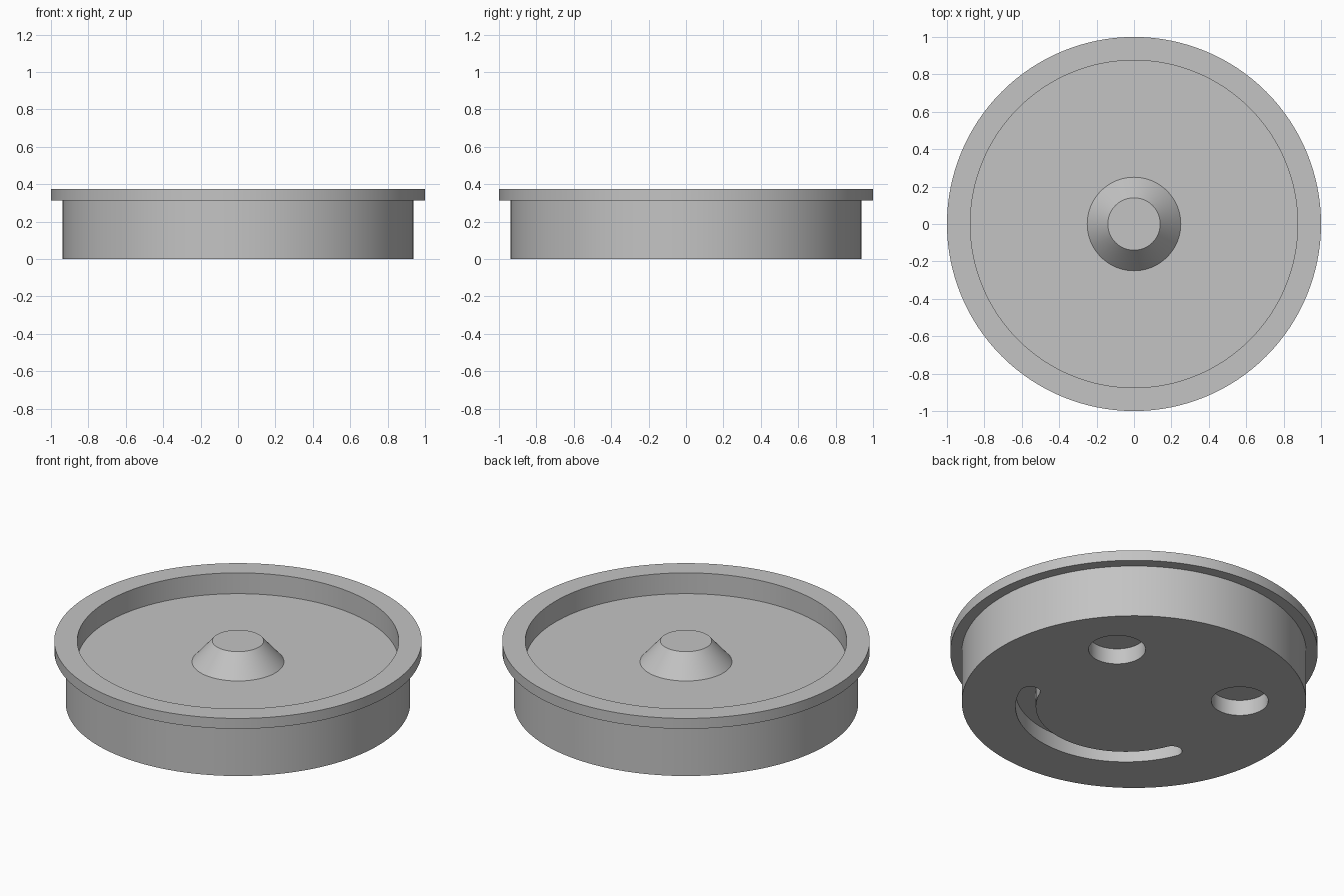
import bpy
import bmesh
from math import cos, sin, pi, radians

cube = bpy.data.objects.get("Cube")
if cube:
    bpy.data.objects.remove(cube, do_unlink=True)

SEGMENTS = 128
RECESS = 0.094  # depth of the face cut into the underside

gray = bpy.data.materials.new("plain gray")
gray.use_nodes = True
color = (0.55, 0.55, 0.55, 1)
gray.diffuse_color = color
gray.node_tree.nodes["Principled BSDF"].inputs["Base Color"].default_value = color


def make_object(name, bm):
    bmesh.ops.recalc_face_normals(bm, faces=bm.faces)
    mesh = bpy.data.meshes.new(name)
    bm.to_mesh(mesh)
    bm.free()
    mesh.materials.append(gray)
    obj = bpy.data.objects.new(name, mesh)
    bpy.context.collection.objects.link(obj)
    return obj


def lathe(name, profile):
    """Turn (radius, height) points around z and cap both ends."""
    bm = bmesh.new()
    angles = [2 * pi * i / SEGMENTS for i in range(SEGMENTS)]
    rings = [[bm.verts.new((r * cos(a), r * sin(a), z)) for a in angles]
             for r, z in profile]
    for low, high in zip(rings, rings[1:]):
        for i in range(SEGMENTS):
            j = (i + 1) % SEGMENTS
            bm.faces.new((low[i], low[j], high[j], high[i]))
    bm.faces.new(rings[0])
    bm.faces.new(rings[-1])
    return make_object(name, bm)


def prism(name, outline):
    """Raise a flat outline into a cutter that reaches the recess depth."""
    bm = bmesh.new()
    face = bm.faces.new([bm.verts.new((x, y, -0.1)) for x, y in outline])
    top = bmesh.ops.extrude_face_region(bm, geom=[face])["geom"]
    verts = [v for v in top if isinstance(v, bmesh.types.BMVert)]
    bmesh.ops.translate(bm, verts=verts, vec=(0, 0, 0.1 + RECESS))
    return make_object(name, bm)


def arc(cx, cy, r, start, end, steps):
    return [(cx + r * cos(start + (end - start) * i / steps),
             cy + r * sin(start + (end - start) * i / steps))
            for i in range(steps + 1)]


# Flanged cup with a tapered knob in the middle of its floor
lid = lathe("flanged_lid", [
    (0.9375, 0), (0.9375, 0.3125), (1, 0.3125), (1, 0.375),
    (0.875, 0.375), (0.875, 0.25), (0.25, 0.25), (0.14, 0.375)])

# Round eye recesses
cutters = [prism(name, arc(side * 0.436, 0.376, 0.155, 0, 2 * pi, 64)[:-1])
           for name, side in (("left_eye_cutter", 1), ("right_eye_cutter", -1))]

# Curved mouth slot with rounded ends
mid_y, radius, half = -0.07, 0.545, 0.055
a, b = radians(-157.5), radians(-22.5)
outline = arc(0, mid_y, radius + half, a, b, 48)
outline += arc(radius * cos(b), mid_y + radius * sin(b), half, b, b + pi, 12)[1:-1]
outline += arc(0, mid_y, radius - half, b, a, 48)
outline += arc(radius * cos(a), mid_y + radius * sin(a), half, a + pi, a + 2 * pi, 12)[1:-1]
cutters.append(prism("mouth_cutter", outline))

# Cut the recesses, then drop the cutters
for cutter in cutters:
    mod = lid.modifiers.new(cutter.name, "BOOLEAN")
    mod.operation = "DIFFERENCE"
    mod.solver = "EXACT"
    mod.object = cutter
bpy.ops.object.select_all(action="DESELECT")
lid.select_set(True)
bpy.context.view_layer.objects.active = lid
for cutter in cutters:
    bpy.ops.object.modifier_apply(modifier=cutter.name)
    bpy.data.objects.remove(cutter, do_unlink=True)
bpy.ops.object.shade_smooth_by_angle(angle=radians(30))
